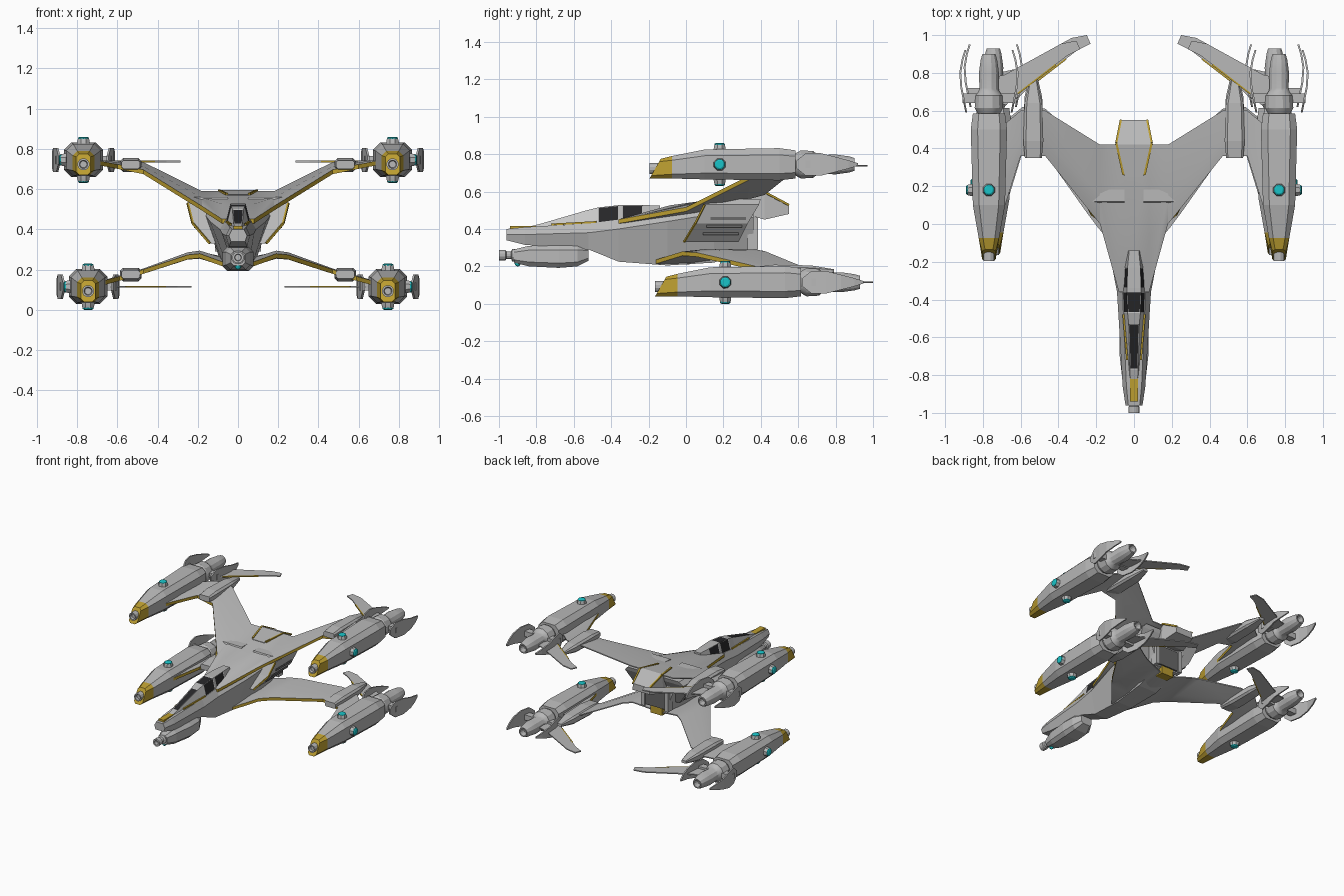
import bpy, bmesh, math
from mathutils import Vector

if "Cube" in bpy.data.objects:
    bpy.data.objects.remove(bpy.data.objects["Cube"])


def material(name, r, g, b):
    m = bpy.data.materials.new(name)
    m.use_nodes = True
    m.diffuse_color = (r, g, b, 1)
    m.node_tree.nodes["Principled BSDF"].inputs["Base Color"].default_value = (r, g, b, 1)
    return m


HULL = material("hull grey", .48, .48, .48)
GOLD = material("gold trim", .5, .34, .03)
DARK = material("dark glass", .02, .02, .022)
VENT = material("vent grey", .14, .14, .14)
CYAN = material("cyan lens", .01, .55, .58)
PALE = material("canopy grey", .6, .6, .6)


def finish(name, bm, mats, mirror=False, smooth=False):
    bmesh.ops.recalc_face_normals(bm, faces=bm.faces)
    me = bpy.data.meshes.new(name)
    bm.to_mesh(me)
    bm.free()
    ob = bpy.data.objects.new(name, me)
    bpy.context.collection.objects.link(ob)
    for m in mats:
        me.materials.append(m)
    if smooth:
        for o in bpy.context.selected_objects:
            o.select_set(False)
        ob.select_set(True)
        bpy.context.view_layer.objects.active = ob
        bpy.ops.object.shade_smooth_by_angle(angle=math.radians(28))
    if mirror:
        ob.modifiers.new("mirror", "MIRROR")
    return ob


def skin(rings, rule=None, caps=(True, True)):
    """Join closed rings of points; rule(ring, side) picks a material index."""
    bm = bmesh.new()
    rows = [[bm.verts.new(p) for p in r] for r in rings]
    n = len(rows[0])
    for i in range(len(rows) - 1):
        for j in range(n):
            k = (j + 1) % n
            f = bm.faces.new((rows[i][j], rows[i][k], rows[i + 1][k], rows[i + 1][j]))
            f.material_index = rule(i, j) if rule else 0
    for i, on in zip((0, -1), caps):
        if on:
            f = bm.faces.new(rows[i])
            f.material_index = rule(0, 0) if rule and i == 0 else 0
    return bm


def octagon(cx, cz, y, hw, lo, hi, slant=0):
    """Chamfered box section; slant leans the section back toward its top."""
    c = .42 * min(hw, (hi - lo) / 2)
    pts = [(-hw, lo + c), (-hw + c, lo), (hw - c, lo), (hw, lo + c),
           (hw, hi - c), (hw - c, hi), (c - hw, hi), (-hw, hi - c)]
    return [(cx + x, y + slant * (z - lo) / (hi - lo), cz + z) for x, z in pts]


def lathe(name, centre, axis, profile, mat, mirror=False, segs=12):
    q = Vector(axis).to_track_quat('Z', 'Y')
    rings = []
    for t, r in profile:
        rings.append([Vector(centre) + q @ Vector((r * math.cos(a), r * math.sin(a), t))
                      for a in (2 * math.pi * (k + .5) / segs for k in range(segs))])
    return finish(name, skin(rings), [mat], mirror, True)


def bar(name, p, q, r, mat=GOLD, mirror=True):
    d = Vector(q) - Vector(p)
    return lathe(name, p, d, [(0, r), (d.length, r)], mat, mirror, 4)


def box(name, x0, x1, y0, y1, z0, z1, mat, mirror=False):
    rings = [[(x0, y, z0), (x1, y, z0), (x1, y, z1), (x0, y, z1)] for y in (y0, y1)]
    return finish(name, skin(rings), [mat], mirror)


# Fuselage: six-sided sections from nose to stern
def body_ring(y, wt, zt, wm, zm, wb, zb):
    return [(-wt, y, zt), (wt, y, zt), (wm, y, zm), (wb, y, zb), (-wb, y, zb), (-wm, y, zm)]


finish("fuselage", skin([body_ring(*s) for s in (
    (-.96, .03, .40, .045, .37, .035, .34),
    (-.86, .04, .41, .06, .37, .045, .315),
    (-.52, .055, .43, .08, .38, .05, .29),
    (-.36, .06, .45, .09, .40, .055, .225),
    (-.1, .09, .5, .14, .44, .065, .205),
    (.15, .13, .55, .17, .48, .08, .22),
    (.36, .12, .56, .15, .46, .08, .29))]), [HULL])

# Chin pod with gun and sensor
finish("chin_pod", skin([octagon(0, .25, *s) for s in (
    (-.92, .035, -.03, .04), (-.84, .06, -.05, .06), (-.68, .078, -.058, .062),
    (-.58, .075, -.05, .06), (-.52, .045, -.02, .05))]), [HULL])
lathe("nose_gun", (0, -.9, .26), (0, -1, 0),
      [(0, .034), (.03, .034), (.035, .02), (.06, .02), (.065, .029), (.1, .029),
       (.1, .017), (.07, .015)], HULL)
lathe("chin_sensor", (0, -.9, .235), (0, 0, -1),
      [(0, .018), (.018, .018), (.03, .012), (.035, .004)], CYAN)

# Canopy with inset panes
canopy = skin([[(-wb, y, zb), (-wt, y, zt), (wt, y, zt), (wb, y, zb)] for y, wb, zb, wt, zt in (
    (-.84, .022, .40, .018, .412), (-.77, .03, .40, .022, .43), (-.53, .05, .42, .028, .5),
    (-.47, .056, .43, .034, .515), (-.36, .06, .44, .038, .527), (-.34, .06, .44, .038, .528),
    (-.23, .06, .45, .034, .528), (-.14, .045, .46, .025, .525))],
    lambda i, j: 1 if i in (0, 1, 2) and j != 1 else 0)
panes = []
canopy.faces.ensure_lookup_table()
for k, f in enumerate(canopy.faces[:28]):
    i, j = divmod(k, 4)
    if (j == 1 and i in (1, 3)) or (j in (0, 2) and i in (3, 5)):
        panes.append(f)
bmesh.ops.recalc_face_normals(canopy, faces=canopy.faces)
bmesh.ops.inset_individual(canopy, faces=panes, thickness=.006, depth=-.002)
for f in panes:
    f.material_index = 2
finish("canopy", canopy, [HULL, PALE, DARK])
box("nose_stripe", -.022, .022, -.94, -.79, .395, .417, GOLD)
bar("canopy_trim", (.036, -.72, .424), (.056, -.48, .437), .007)


# Wings: gold leading edge, smooth deck
def wing(name, rows):
    rings = []
    for x, y0, y1, z0, z1, t in rows:
        ym, zm = y0 + .35 * (y1 - y0), z0 + .35 * (z1 - z0)
        rings.append([(x, y0, z0 - .011), (x, y0, z0 + .011), (x, ym, zm + t),
                      (x, y1, z1 + .004), (x, y1, z1 - .004), (x, ym, zm - t)])
    bm = skin(rings, lambda i, j: int(j == 0), (False, True))
    for f in bm.faces:
        if len(f.verts) == 6:
            f.material_index = 0
    finish(name, bm, [HULL, GOLD], True, True)


wing("upper_wing", ((0, -.36, .42, .44, .586, .035), (.08, -.36, .42, .44, .586, .035),
                    (.18, 0, .42, .505, .586, .025), (.47, .36, .6, .685, .73, .012),
                    (.6, .36, .6, .712, .737, .012), (.72, -.02, .5, .735, .74, .012)))
wing("lower_wing", ((0, -.17, .35, .22, .25, .02), (.07, -.16, .35, .225, .26, .02),
                    (.19, -.02, .38, .268, .285, .02), (.25, .06, .42, .262, .278, .018),
                    (.47, .37, .61, .19, .2, .012), (.59, .38, .62, .155, .165, .012),
                    (.70, .02, .53, .125, .125, .012)))

# Side intakes with vents
finish("side_intake", skin([[(.05, a, z), (x, a, z), (x, b, z), (.05, b, z)] for z, x, a, b in (
    (.33, .14, -.01, .28), (.43, .225, .05, .33), (.53, .25, .1, .39), (.56, .22, .12, .4))]),
    [HULL], True)
for z, x, y in ((.375, .18, .09), (.415, .214, .11), (.455, .232, .13)):
    box("intake_vent", x - .01, x + .004, y, y + .19, z - .008, z + .008, VENT, True)
bar("intake_trim_low", (.14, -.01, .33), (.225, .05, .43), .007)
bar("intake_trim_high", (.225, .05, .43), (.25, .1, .53), .007)

# Tail block and stern
finish("tail_block", skin([[(-w, y, a), (w, y, a), (w * .9, y, b), (-w * .9, y, b)] for y, w, a, b in (
    (.25, .055, .5, .572), (.42, .1, .45, .595), (.55, .075, .48, .53))]), [HULL])
bar("tail_trim_front", (.056, .26, .575), (.094, .43, .592), .008)
bar("tail_trim_rear", (.094, .43, .592), (.07, .55, .528), .008)
box("stern_exhaust", -.1, .1, .34, .375, .3, .45, VENT)
box("stern_frame", .085, .115, .33, .385, .29, .46, HULL, True)
box("stern_keel", -.05, .05, .3, .365, .24, .3, GOLD)

# Four engines with hinge pods, claws and tail blades
BLADE = ((.72, .68), (.62, .66), (.56, .72), (.3, .92), (.23, .955), (.25, 1), (.33, .985), (.63, .82), (.72, .8))
for tag, cx, cz, dy, pod_z, bx, by in (("upper", .768, .745, 0, .72, .055, -.03),
                                       ("lower", .745, .115, .03, .175, 0, 0)):
    hull = [(-.195, .036, -.075, .03, .06), (-.075, .054, -.075, .045), (.1, .085, -.08, .08),
            (.5, .096, -.085, .087), (.585, .085, -.075, .075)]
    finish(tag + "_engine", skin([octagon(cx, cz, s[0] + dy, *s[1:]) for s in hull],
                                 lambda i, j: int(i == 0)), [HULL, GOLD], True)
    lathe(tag + "_engine_intake", (cx, dy - .12, cz - .022), (0, -1, 0),
          [(0, .03), (.075, .03), (.075, .021), (.06, .017)], HULL, True)
    lathe(tag + "_nozzle", (cx, .57 + dy, cz), (0, 1, 0),
          [(0, .05), (.03, .07), (.045, .078), (.11, .074), (.13, .058), (.15, .052), (.23, .055),
           (.3, .045), (.33, .036), (.33, .027), (.29, .02)], HULL, True)
    # Sensor bumps on top, bottom and outer side
    for axis, reach in (((0, 0, 1), .08), ((0, 0, -1), .08), ((1, 0, 0), .086)):
        d = Vector(axis)
        base = Vector((cx, .18 + dy, cz)) + d * (reach - .01)
        lathe(tag + "_bump", base, axis, [(0, .036), (.025, .033), (.037, .029)], HULL, True, 8)
        lathe(tag + "_lens", base + d * .034, axis, [(0, .029), (.006, .028), (.011, .02)], CYAN, True, 10)
    # Curved claw plates beside the nozzle
    for s in (1, -1):
        claw = []
        for y, off, h in ((.59, .12, .02), (.64, .13, .06), (.72, .146, .06), (.8, .152, .04),
                          (.87, .14, .022), (.92, .125, .006)):
            x = cx + s * off
            claw.append([(x - .005, y + dy, cz - h), (x + .005, y + dy, cz - h),
                         (x + .005, y + dy, cz + h), (x - .005, y + dy, cz + h)])
        finish(tag + "_claw", skin(claw), [HULL], True)
        xa, xb = sorted((cx + s * .04, cx + s * .14))
        box(tag + "_claw_strut", xa, xb, .64 + dy, .69 + dy, cz - .02, cz + .02, HULL, True)
    # Hinge pod between wing panels
    finish(tag + "_hinge_pod", skin([octagon(.533, pod_z, *s) for s in (
        (.35 + dy / 2, .045, -.02, .022), (.44 + dy, .053, -.034, .034),
        (.64 + dy, .047, -.03, .03), (.76 + dy, .02, -.01, .01))]), [HULL], True)
    # Flat swept blade with gold edge
    zb = cz - .008 if tag == "upper" else cz
    finish(tag + "_blade", skin([[(x + bx, y + by, zb + h) for x, y in BLADE]
                                 for h in (-.004, .004)]), [HULL], True)
    bar(tag + "_blade_trim", (.56 + bx, .72 + by, zb), (.36 + bx, .874 + by, zb), .006)
